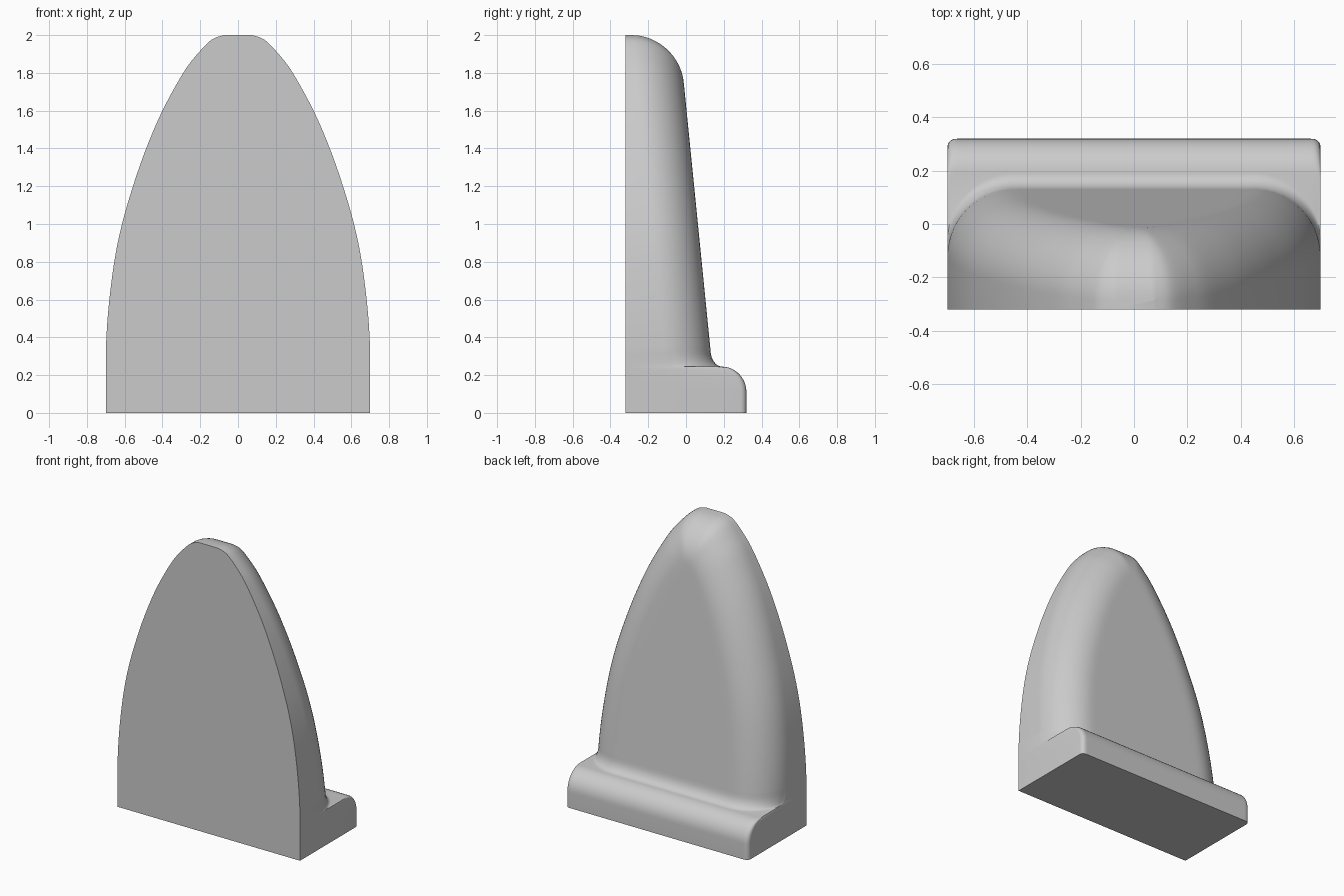
import bpy, bmesh, math
from mathutils import Vector

if "Cube" in bpy.data.objects:
    bpy.data.objects.remove(bpy.data.objects["Cube"])

FRONT, R = -0.32, 0.25          # flat front plane, rounding radius of the back edge
LEDGE = 0.245                   # top of the foot

# half outline of the upright (x, z)
KEYS = [Vector(p) for p in [(0.70, 0.1), (0.70, 0.32), (0.686, 0.55), (0.655, 0.8),
        (0.614, 1.0), (0.556, 1.2), (0.486, 1.4), (0.40, 1.6), (0.29, 1.8),
        (0.215, 1.9), (0.14, 1.975), (0.075, 2.0)]]


def smooth_curve(pts, n):
    """Catmull-Rom through all points."""
    out = []
    for i in range(len(pts) - 1):
        a, b, c, d = pts[max(i - 1, 0)], pts[i], pts[i + 1], pts[min(i + 2, len(pts) - 1)]
        for k in range(n):
            t = k / n
            out.append(0.5 * (2 * b + (c - a) * t + (2 * a - 5 * b + 4 * c - d) * t * t
                              + (3 * b - a - 3 * c + d) * t ** 3))
    return out + [pts[-1].copy()]


outline = smooth_curve(KEYS, 6)
for p in outline:
    p.x, p.y = min(p.x, 0.7), min(p.y, 2.0)
border = outline + [Vector((0, 2.0))]


def edge_distance(p):
    best = 9
    for a, b in zip(border, border[1:]):
        d = b - a
        t = max(0, min(1, (p - a).dot(d) / max(d.length_squared, 1e-12)))
        best = min(best, (p - a - d * t).length)
    return best


def rounded(s, r):
    """Drop of a quarter-round edge at distance s from the border."""
    return r - math.sqrt(max(0, r * r - max(0, r - s) ** 2))


def upright_y(x, z):
    back = 0.13 - (z - 0.33) * 0.1
    return back - rounded(edge_distance(Vector((abs(x), z))), R)


# columns, denser towards the sides
NX = 48
us = [math.sin(math.pi / 2 * (2 * i / NX - 1)) for i in range(NX + 1)]
rows = []

# foot: vertical back, then quarter round up to the ledge
foot = [(0.32, 0.0)] + [(0.19 + 0.13 * math.cos(a), 0.11 + (LEDGE - 0.11) * math.sin(a))
                        for a in [math.pi / 2 * k / 10 for k in range(11)]]
for y, z in foot:
    rows.append([(0.7 * u, y - rounded(0.7 - abs(0.7 * u), 0.03), z) for u in us])

# fillet between ledge and upright
FY, FZ = 0.06, 0.09
base_y = [upright_y(0.7 * u, LEDGE + FZ) for u in us]
for k in range(7):
    a = math.pi / 2 * k / 6
    rows.append([(0.7 * u, y + FY * (1 - math.sin(a)), LEDGE + FZ * (1 - math.cos(a)))
                 for u, y in zip(us, base_y)])

# upright with rounded back edge
for p in outline:
    if p.y > LEDGE + FZ + 0.01:
        rows.append([(p.x * u, upright_y(p.x * u, p.y), p.y) for u in us])

bm = bmesh.new()
grid = [[bm.verts.new(c) for c in row] for row in rows]
left = [bm.verts.new((r[0][0], FRONT, r[0][2])) for r in rows]
right = [bm.verts.new((r[-1][0], FRONT, r[-1][2])) for r in rows]
for j in range(len(rows) - 1):
    for i in range(NX):
        bm.faces.new((grid[j][i], grid[j + 1][i], grid[j + 1][i + 1], grid[j][i + 1]))
    bm.faces.new((left[j], left[j + 1], grid[j + 1][0], grid[j][0]))
    bm.faces.new((grid[j][-1], grid[j + 1][-1], right[j + 1], right[j]))
    bm.faces.new((right[j], right[j + 1], left[j + 1], left[j]))
# bottom and top caps
bm.faces.new([left[0]] + grid[0] + [right[0]])
bm.faces.new([right[-1]] + grid[-1][::-1] + [left[-1]])
bmesh.ops.remove_doubles(bm, verts=bm.verts, dist=1e-5)
bmesh.ops.recalc_face_normals(bm, faces=bm.faces)

mesh = bpy.data.meshes.new("rounded_bookend")
bm.to_mesh(mesh)
bm.free()
obj = bpy.data.objects.new("rounded_bookend", mesh)
bpy.context.collection.objects.link(obj)
bpy.context.view_layer.objects.active = obj
obj.select_set(True)
bpy.ops.object.shade_smooth_by_angle(angle=math.radians(35))
